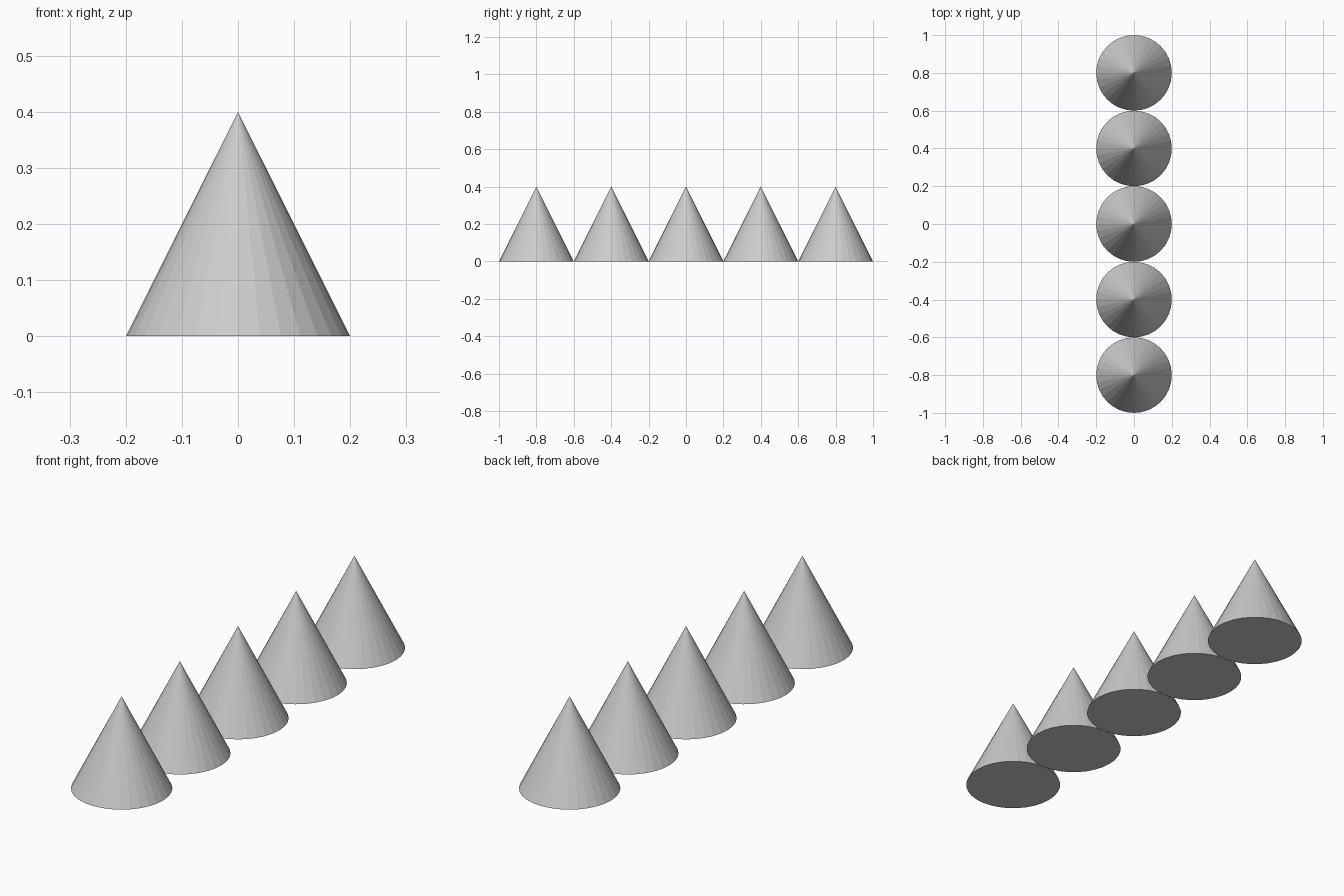
import bpy

if "Cube" in bpy.data.objects:
    bpy.data.objects.remove(bpy.data.objects["Cube"])

RADIUS, HEIGHT, SIDES, COUNT = 0.2, 0.4, 32, 5

# Row of flat-shaded cones, touching at their bases along y
for i in range(COUNT):
    y = (i - (COUNT - 1) / 2) * 2 * RADIUS
    bpy.ops.mesh.primitive_cone_add(vertices=SIDES, radius1=RADIUS, radius2=0,
                                    depth=HEIGHT, location=(0, y, HEIGHT / 2))
    bpy.context.object.name = f"cone_{i + 1}"
